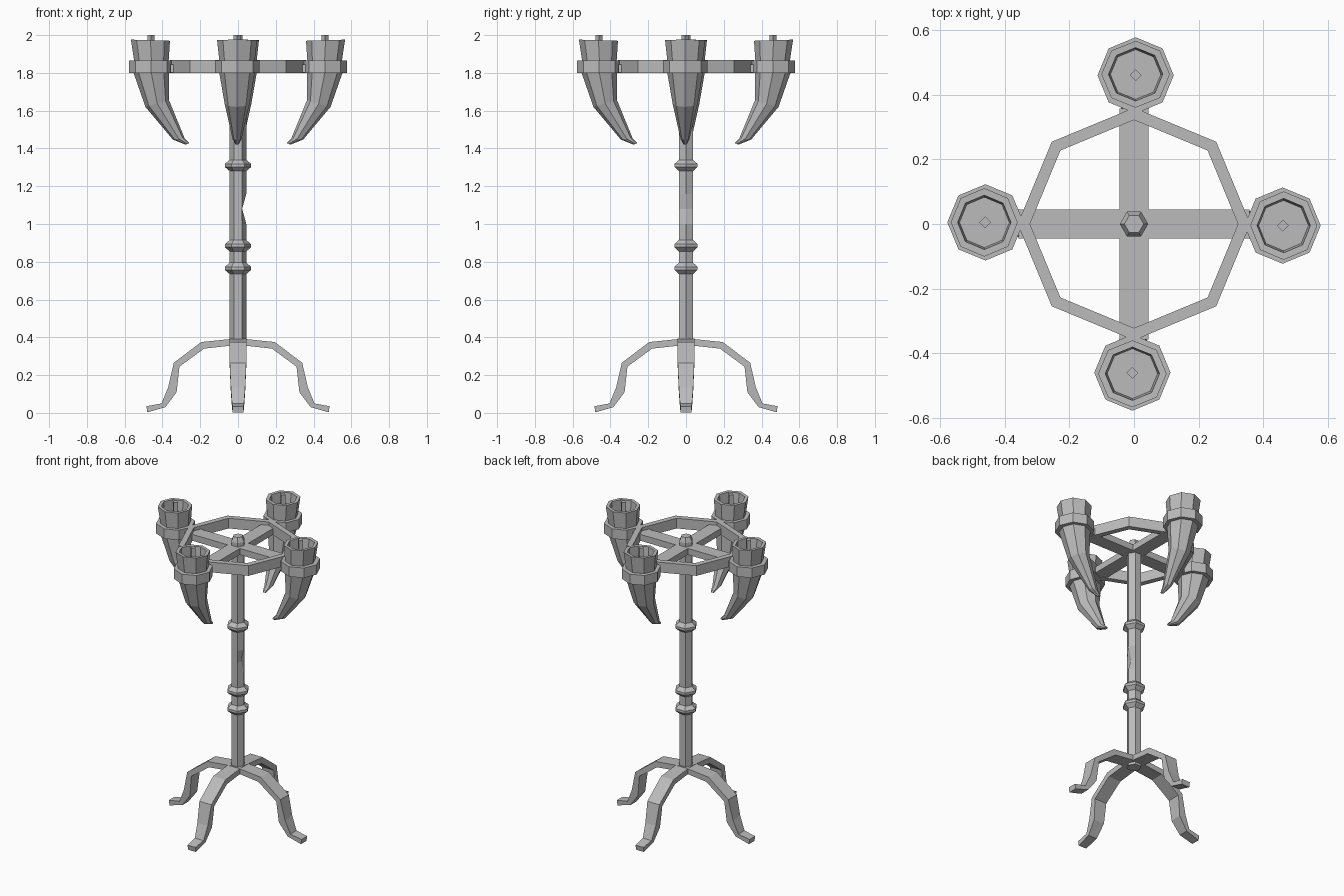
import bpy, bmesh
from math import cos, sin, pi
from mathutils import Matrix, Vector

cube = bpy.data.objects.get("Cube")
if cube:
    bpy.data.objects.remove(cube, do_unlink=True)

# One grey iron colour for the whole stand
GREY = (0.50, 0.50, 0.50, 1)
iron = bpy.data.materials.new("grey_iron")
iron.use_nodes = True
iron.diffuse_color = GREY
iron.node_tree.nodes["Principled BSDF"].inputs["Base Color"].default_value = GREY


def finish(bm, name, turn=0):
    """Turn the mesh about the vertical axis and make an object of it."""
    bmesh.ops.rotate(bm, verts=bm.verts, matrix=Matrix.Rotation(turn, 3, 'Z'))
    bmesh.ops.recalc_face_normals(bm, faces=bm.faces)
    mesh = bpy.data.meshes.new(name)
    bm.to_mesh(mesh)
    bm.free()
    mesh.materials.append(iron)
    obj = bpy.data.objects.new(name, mesh)
    bpy.context.collection.objects.link(obj)
    return obj


def loft(rings, closed=False):
    """Skin a list of equal-length point rings; cap both ends unless closed."""
    bm = bmesh.new()
    loops = [[bm.verts.new(p) for p in ring] for ring in rings]
    n = len(loops[0])
    pairs = list(zip(loops, loops[1:])) + ([(loops[-1], loops[0])] if closed else [])
    for a, b in pairs:
        for i in range(n):
            j = (i + 1) % n
            bm.faces.new((a[i], a[j], b[j], b[i]))
    if not closed:
        bm.faces.new(loops[0])
        bm.faces.new(loops[-1])
    return bm


def ngon(r, z, n, x=0, y=0):
    return [(x + r * cos(2 * pi * i / n), y + r * sin(2 * pi * i / n), z) for i in range(n)]


def lathe(profile, n, x=0, y=0, closed=False):
    return loft([ngon(r, z, n, x, y) for r, z in profile], closed)


# Hexagonal pole with a tapered cap and a small chip on its left edge
R = 0.044
pole = lathe([(R, 0.34), (R, 1.0), (R, 1.08), (R, 1.16), (R, 1.87), (0.03, 1.9)], 6)
for v in pole.verts:
    if abs(v.co.z - 1.08) < 0.001 and v.co.x > 0.04:
        v.co.x -= 0.022
finish(pole, "pole")

# Collars on the pole
for i, z in enumerate((0.765, 0.885, 1.31)):
    finish(lathe([(R, z - 0.03), (0.07, z - 0.008), (0.07, z + 0.008), (R, z + 0.03)], 6),
           f"collar_{i + 1}")

# Octagonal top ring
finish(lathe([(0.36, 1.80), (0.36, 1.867), (0.322, 1.867), (0.322, 1.80)], 8, closed=True),
       "top_ring")

# Crossbars under the ring
for name, turn in (("crossbar_side", 0), ("crossbar_front", pi / 2)):
    bm = bmesh.new()
    bmesh.ops.create_cube(bm, size=1)
    bmesh.ops.scale(bm, verts=bm.verts, vec=(0.715, 0.09, 0.042))
    bmesh.ops.translate(bm, verts=bm.verts, vec=(0, 0, 1.824))
    finish(bm, name, turn)

# Leg sections: upper point, lower point, half width
LEG = [((0, 0.395), (0, 0.36), 0.045), ((0.195, 0.375), (0.18, 0.34), 0.045),
       ((0.34, 0.265), (0.31, 0.245), 0.044), ((0.37, 0.135), (0.325, 0.11), 0.038),
       ((0.405, 0.05), (0.385, 0.03), 0.032), ((0.485, 0.035), (0.48, 0.003), 0.029)]

# Horn sections: inner point, outer point, half width
HORN = [((0.258, 1.428), (0.277, 1.42), 0.01), ((0.283, 1.455), (0.345, 1.447), 0.024),
        ((0.365, 1.655), (0.49, 1.62), 0.066), ((0.365, 1.80), (0.553, 1.80), 0.094),
        ((0.367, 1.865), (0.55, 1.865), 0.094), ((0.36, 1.97), (0.567, 1.976), 0.106),
        ((0.381, 1.97), (0.546, 1.975), 0.084), ((0.386, 1.905), (0.54, 1.905), 0.078)]
OFF = -0.005


def oval(inner, outer, w):
    """Eight-sided section across the horn."""
    a, b = Vector(inner), Vector(outer)
    mid, half = (a + b) / 2, (b - a) / 2
    pts = []
    for i in range(8):
        c, s = cos(i * pi / 4), sin(i * pi / 4)
        p = mid + half * c
        pts.append((p.x, OFF + w * s, p.y))
    return pts


for k, side in enumerate(("left", "back", "right", "front")):
    turn = k * pi / 2
    finish(loft([[(a[0], -w, a[1]), (a[0], w, a[1]), (b[0], w, b[1]), (b[0], -w, b[1])]
                 for a, b, w in LEG]), side + "_leg", turn)

    # Hollow horn, its floor dished to a point
    horn = loft([oval(*s) for s in HORN])
    horn.faces.ensure_lookup_table()
    bmesh.ops.poke(horn, faces=[horn.faces[-1]], offset=0)
    finish(horn, side + "_horn", turn)

    # Band holding the horn, open in the middle
    finish(lathe([(0.118, 1.80), (0.118, 1.865), (0.09, 1.865), (0.09, 1.80)],
                 8, 0.46, OFF, closed=True), side + "_band", turn)

    # Square wick
    finish(lathe([(0.018, 1.90), (0.018, 2.0)], 4, 0.461, OFF), side + "_wick", turn + 0.0)
